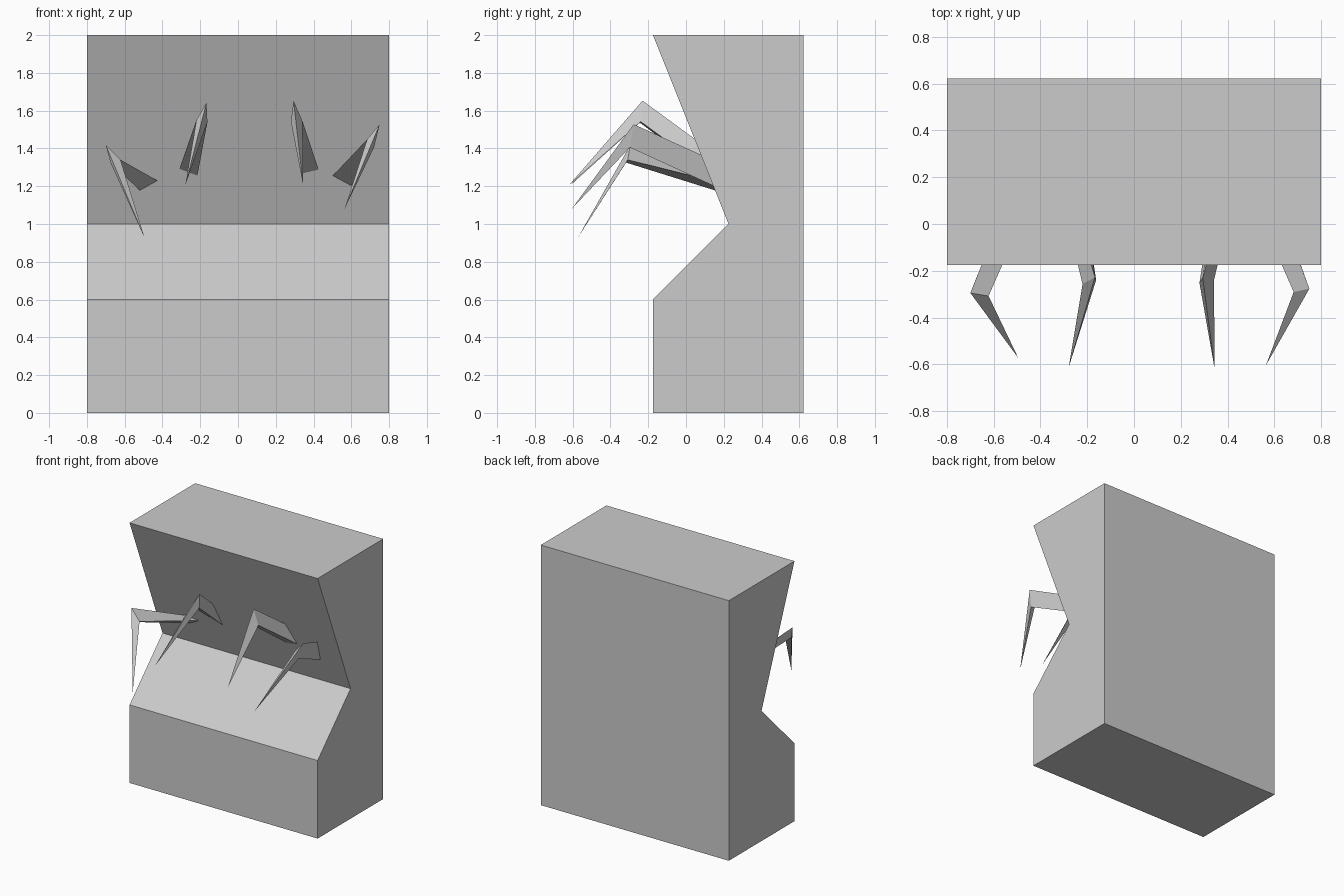
import bpy, bmesh

if "Cube" in bpy.data.objects:
    bpy.data.objects.remove(bpy.data.objects["Cube"])


def make_object(name, bm):
    bmesh.ops.recalc_face_normals(bm, faces=bm.faces)
    mesh = bpy.data.meshes.new(name)
    bm.to_mesh(mesh)
    bm.free()
    ob = bpy.data.objects.new(name, mesh)
    bpy.context.collection.objects.link(ob)
    return ob


# Notched block: side profile (y, z) extruded along x
profile = [(-0.175, 0), (0.622, 0), (0.622, 2), (-0.175, 2), (0.225, 1), (-0.175, 0.6)]
bm = bmesh.new()
face = bm.faces.new([bm.verts.new((-0.8, y, z)) for y, z in profile])
moved = bmesh.ops.extrude_face_region(bm, geom=[face])["geom"]
bmesh.ops.translate(bm, vec=(1.6, 0, 0),
                    verts=[v for v in moved if isinstance(v, bmesh.types.BMVert)])
make_object("notched_block", bm)


def on_wall(x, z):
    """Point on the sloping upper wall of the block."""
    return (x, 0.225 - 0.4 * (z - 1), z)


def claw(name, root, knee, tip):
    """Three-sided bent claw: triangle at the wall, triangle at the knee, sharp tip."""
    bm = bmesh.new()
    r = [bm.verts.new(on_wall(*p)) for p in root]
    k = [bm.verts.new(p) for p in knee]
    t = bm.verts.new(tip)
    bm.faces.new(r)
    for i in range(3):
        j = (i + 1) % 3
        bm.faces.new((r[i], r[j], k[j], k[i]))
        bm.faces.new((k[i], k[j], t))
    make_object(name, bm)


# Four claws: root (x, z), knee and tip, from left to right
claw("claw_outer_left",
     [(-0.53, 1.245), (-0.427, 1.23), (-0.52, 1.178)],
     [(-0.70, -0.295, 1.418), (-0.622, -0.308, 1.34), (-0.675, -0.317, 1.325)],
     (-0.495, -0.573, 0.927))
claw("claw_inner_left",
     [(-0.25, 1.44), (-0.31, 1.292), (-0.215, 1.256)],
     [(-0.167, -0.228, 1.642), (-0.22, -0.257, 1.55), (-0.162, -0.24, 1.54)],
     (-0.279, -0.612, 1.205))
claw("claw_inner_right",
     [(0.37, 1.452), (0.427, 1.288), (0.336, 1.267)],
     [(0.294, -0.23, 1.653), (0.342, -0.24, 1.542), (0.28, -0.252, 1.542)],
     (0.345, -0.62, 1.205))
claw("claw_outer_right",
     [(0.62, 1.367), (0.502, 1.256), (0.60, 1.203)],
     [(0.75, -0.277, 1.528), (0.683, -0.291, 1.447), (0.72, -0.297, 1.405)],
     (0.564, -0.605, 1.08))
